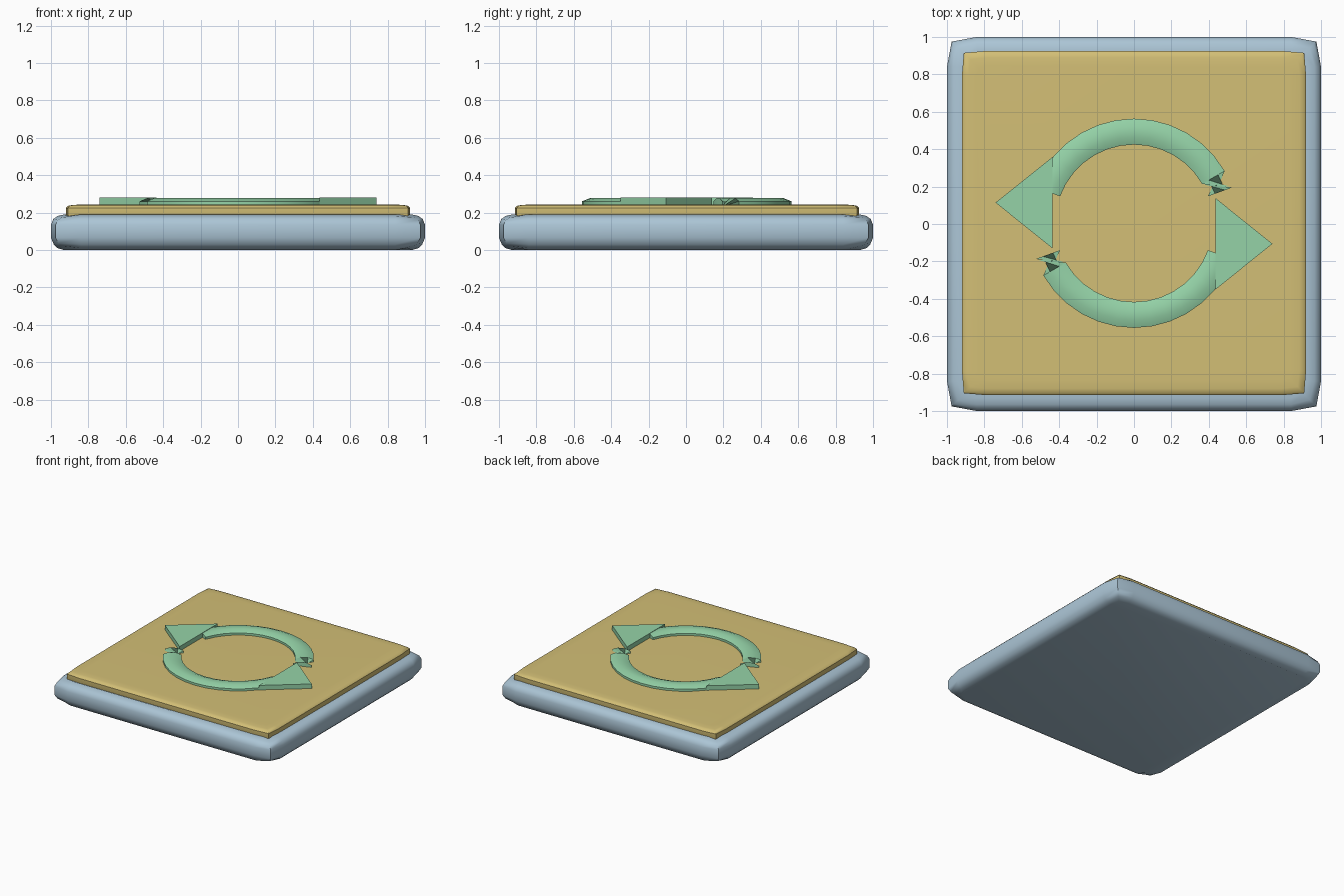
import bpy
import bmesh
import math
from mathutils import Matrix, Vector

cube = bpy.data.objects.get("Cube")
if cube:
    bpy.data.objects.remove(cube, do_unlink=True)


def material(name, rgb):
    mat = bpy.data.materials.new(name)
    mat.use_nodes = True
    color = (*rgb, 1)
    mat.diffuse_color = color
    mat.node_tree.nodes["Principled BSDF"].inputs["Base Color"].default_value = color
    return mat


def loft(name, rings, mat, angle=30):
    """Skin a list of equal-length closed rings and cap both ends."""
    bm = bmesh.new()
    loops = [[bm.verts.new(p) for p in ring] for ring in rings]
    for a, b in zip(loops, loops[1:]):
        for i in range(len(a)):
            j = (i + 1) % len(a)
            bm.faces.new((a[i], a[j], b[j], b[i]))
    bm.faces.new(loops[0][::-1])
    bm.faces.new(loops[-1])
    bmesh.ops.recalc_face_normals(bm, faces=bm.faces)
    mesh = bpy.data.meshes.new(name)
    bm.to_mesh(mesh)
    bm.free()
    mesh.materials.append(mat)
    obj = bpy.data.objects.new(name, mesh)
    bpy.context.collection.objects.link(obj)
    bpy.ops.object.select_all(action="DESELECT")
    obj.select_set(True)
    bpy.context.view_layer.objects.active = obj
    bpy.ops.object.shade_smooth_by_angle(angle=math.radians(angle))
    return obj


def square_ring(half, z, straight, corner, lift=0):
    """Square outline whose corners are softened by one extra point."""
    pts = []
    for k in range(4):
        turn = Matrix.Rotation(k * math.pi / 2, 3, "Z")
        for x, y, dz in ((half, straight, 0), (half - corner, half - corner, lift),
                         (straight, half, 0)):
            pts.append(turn @ Vector((x, y, z + dz)))
    return pts


blue = material("pale blue", (0.41, 0.56, 0.67))
gold = material("sand gold", (0.65, 0.52, 0.18))
green = material("mint green", (0.30, 0.65, 0.39))

# Rounded base slab
base_profile = [(0.93, 0.0, 0.01), (0.965, 0.01, 0.012), (0.985, 0.03, 0.005), (1.0, 0.065, 0),
                (1.0, 0.135, 0), (0.988, 0.165, -0.004), (0.965, 0.182, -0.008),
                (0.93, 0.19, -0.008)]
loft("base_slab", [square_ring(h, z, 0.84, 0.025, lift) for h, z, lift in base_profile],
     blue, 40)

# Thin raised panel
panel_profile = [(0.915, 0.17), (0.92, 0.19), (0.92, 0.225), (0.91, 0.236),
                 (0.885, 0.241), (0.84, 0.243)]
panel = loft("top_panel", [square_ring(h, z, 0.79, 0.01) for h, z in panel_profile],
             gold, 40)
panel.location.y = 0.005

# Flattened octagonal cross-section of the curved arrow shafts: radius, height
section = []
for k in range(8):
    a = math.radians(22.5 + 45 * k)
    section.append((0.49 + 0.075 * math.cos(a), 0.249 + 0.030 * math.sin(a)))


def shaft_ring(degrees, flipped):
    a = math.radians(degrees)
    pts = [(r * math.cos(a), r * math.sin(a), z) for r, z in section]
    return pts[4:] + pts[:4] if flipped else pts


# Two arrows, half a turn apart; each tail ends in a twisted segment
head_outline = [(-0.74, 0.11), (-0.435, -0.135), (-0.435, 0.355)]
for side, spin in (("back", 0), ("front", math.pi)):
    shaft = loft(side + "_arrow_shaft",
                 [shaft_ring(d, d == 20) for d in range(20, 161, 10)], green, 25)
    head = loft(side + "_arrow_head",
                [[(x, y, z) for x, y in head_outline] for z in (0.23, 0.28)], green)
    for part in (shaft, head):
        part.rotation_euler.z = spin
        part.location.y = 0.004
